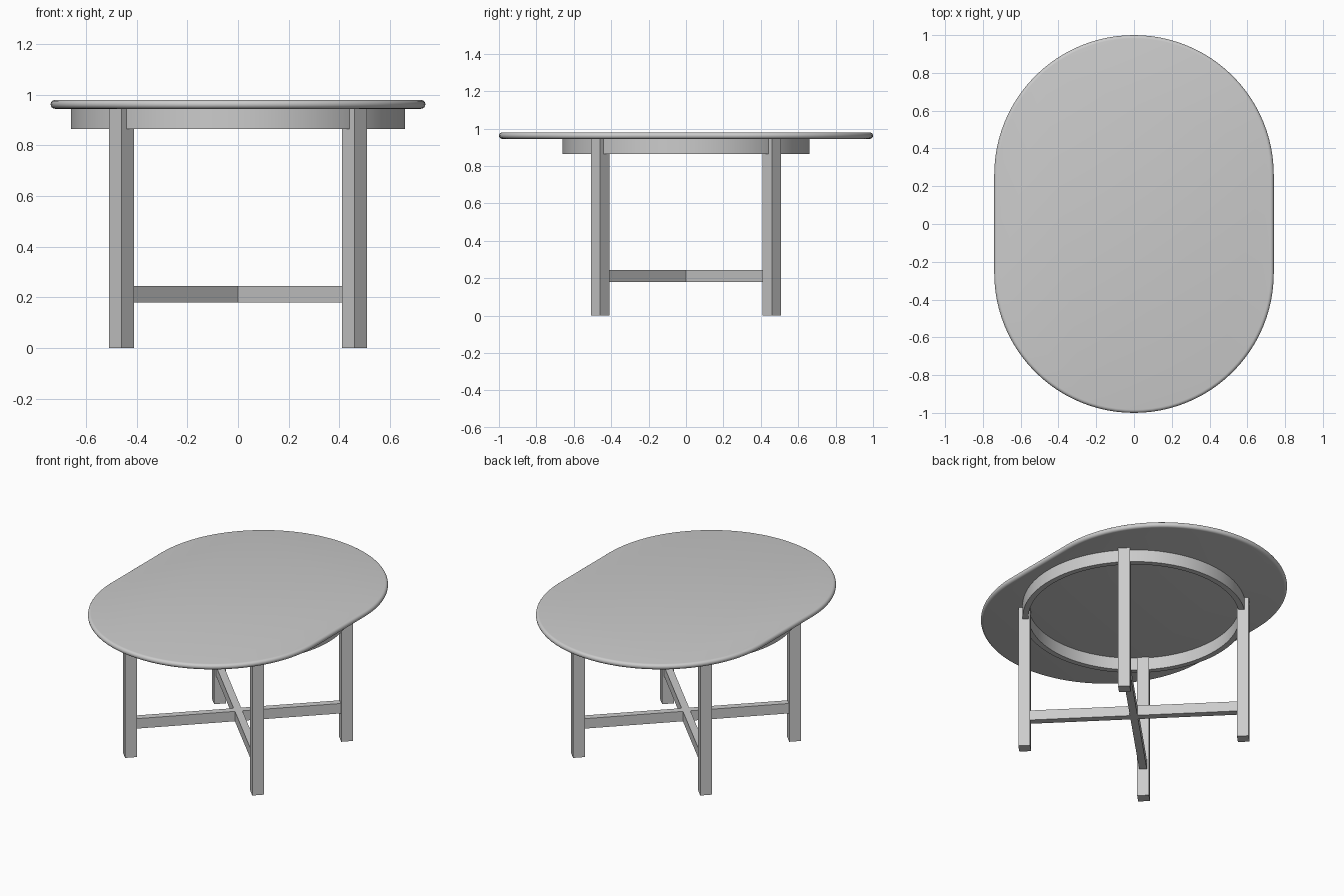
import bpy, bmesh, math
from mathutils import Matrix, Vector

cube = bpy.data.objects.get("Cube")
if cube:
    bpy.data.objects.remove(cube, do_unlink=True)

mat = bpy.data.materials.new("light grey")
mat.use_nodes = True
grey = (0.6, 0.6, 0.6, 1)
mat.diffuse_color = grey
mat.node_tree.nodes["Principled BSDF"].inputs["Base Color"].default_value = grey

TOP, UNDER = 0.98, 0.945
APRON_LOW = 0.865
LEG_RADIUS, LEG_SIDE = 0.65, 0.07
SEGMENTS = 96


def finish(name, bm, smooth=False):
    bmesh.ops.recalc_face_normals(bm, faces=bm.faces)
    mesh = bpy.data.meshes.new(name)
    bm.to_mesh(mesh)
    bm.free()
    mesh.materials.append(mat)
    obj = bpy.data.objects.new(name, mesh)
    bpy.context.collection.objects.link(obj)
    if smooth:
        bpy.ops.object.select_all(action="DESELECT")
        obj.select_set(True)
        bpy.context.view_layer.objects.active = obj
        bpy.ops.object.shade_smooth_by_angle(angle=math.radians(35))
    return obj


def box(name, size, location, angle):
    bm = bmesh.new()
    matrix = (Matrix.Rotation(angle, 4, "Z") @ Matrix.Translation(location)
              @ Matrix.Diagonal((*size, 1)))
    bmesh.ops.create_cube(bm, size=1, matrix=matrix)
    return finish(name, bm)


def stadium(inset, z):
    """Outline of two half circles joined by straight sides."""
    radius, shift = 0.74 - inset, 0.26
    points = []
    for end in (0, 1):
        for i in range(SEGMENTS // 2 + 1):
            a = math.pi * (end + 2 * i / SEGMENTS)
            y = radius * math.sin(a) + (shift if end == 0 else -shift)
            points.append(Vector((radius * math.cos(a), y, z)))
    return points


# Tabletop: oblong slab with a half-round edge
bm = bmesh.new()
half = (TOP - UNDER) / 2
rings = []
for i in range(9):
    a = math.pi * (i / 8 - 0.5)
    outline = stadium(half * (1 - math.cos(a)), UNDER + half * (1 + math.sin(a)))
    rings.append([bm.verts.new(p) for p in outline])
for low, high in zip(rings, rings[1:]):
    for i in range(len(low)):
        j = (i + 1) % len(low)
        bm.faces.new((low[i], low[j], high[j], high[i]))
bm.faces.new(rings[0][::-1])
bm.faces.new(rings[-1])
finish("tabletop", bm, True)

# Apron: round hoop beneath the top
bm = bmesh.new()
profile = [(0.625, APRON_LOW), (0.66, APRON_LOW), (0.66, UNDER), (0.625, UNDER)]
verts = [bm.verts.new((r, 0, z)) for r, z in profile]
edges = [bm.edges.new((verts[i], verts[(i + 1) % 4])) for i in range(4)]
bmesh.ops.spin(bm, geom=verts + edges, cent=(0, 0, 0), axis=(0, 0, 1),
               angle=2 * math.pi, steps=SEGMENTS, use_merge=True)
bmesh.ops.remove_doubles(bm, verts=bm.verts, dist=0.0001)
finish("apron_ring", bm, True)

# Four square legs on the diagonals
for i, name in enumerate(("back_left", "back_right", "front_right", "front_left")):
    box(name + "_leg", (LEG_SIDE, LEG_SIDE, UNDER), (LEG_RADIUS, 0, UNDER / 2),
        math.radians(45 + 90 * i))

# Crossed stretchers: one full rail, the other in two halves
reach = LEG_RADIUS - LEG_SIDE / 2
rail, height, middle = 0.045, 0.065, 0.2125
box("long_stretcher", (2 * reach, rail, height), (0, 0, middle), math.radians(45))
span = reach - rail / 2
for name, angle in (("right_half_stretcher", 135), ("left_half_stretcher", 315)):
    box(name, (span, rail, height), (rail / 2 + span / 2, 0, middle),
        math.radians(angle))
